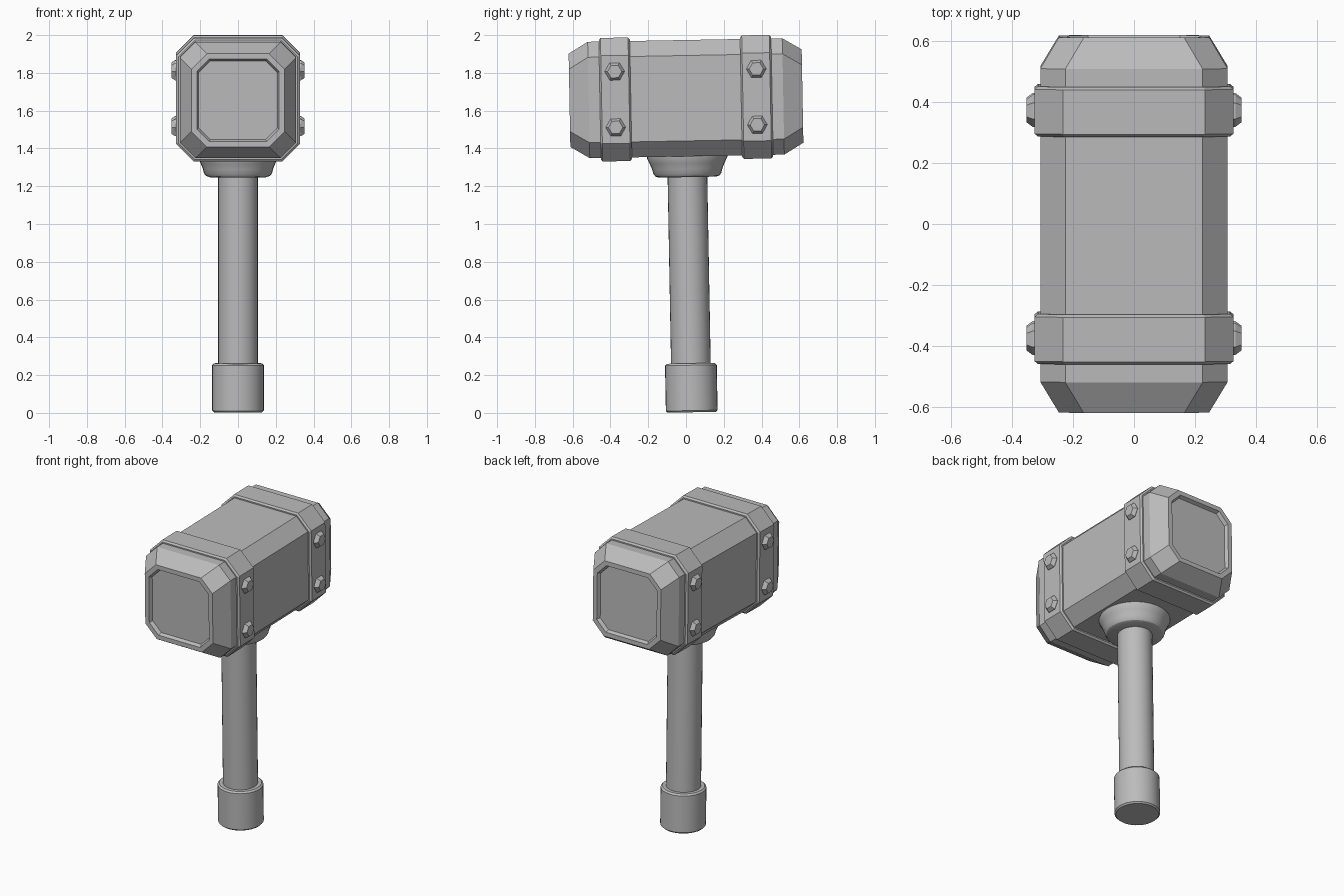
import bpy, bmesh, math
from mathutils import Matrix, Vector

cube = bpy.data.objects.get("Cube")
if cube:
    bpy.data.objects.remove(cube, do_unlink=True)

steel = bpy.data.materials.new("grey_steel")
steel.use_nodes = True
grey = (0.5, 0.5, 0.5, 1)
steel.diffuse_color = grey
steel.node_tree.nodes["Principled BSDF"].inputs["Base Color"].default_value = grey

# Everything is modelled around the head centre, then leaned back slightly
LEAN = Matrix.Translation((0, 0, 1.666)) @ Matrix.Rotation(math.radians(1.05), 4, "X")


def loft(name, rings, smooth=False):
    """Skin a list of equal-length point rings and cap both ends."""
    bm = bmesh.new()
    loops = [[bm.verts.new(p) for p in ring] for ring in rings]
    for a, b in zip(loops, loops[1:]):
        for i in range(len(a)):
            j = (i + 1) % len(a)
            bm.faces.new((a[i], a[j], b[j], b[i]))
    bm.faces.new(loops[0])
    bm.faces.new(loops[-1])
    bmesh.ops.recalc_face_normals(bm, faces=bm.faces)
    bm.transform(LEAN)
    mesh = bpy.data.meshes.new(name)
    bm.to_mesh(mesh)
    bm.free()
    mesh.materials.append(steel)
    obj = bpy.data.objects.new(name, mesh)
    bpy.context.collection.objects.link(obj)
    if smooth:
        bpy.ops.object.select_all(action="DESELECT")
        obj.select_set(True)
        bpy.context.view_layer.objects.active = obj
        bpy.ops.object.shade_smooth_by_angle(angle=math.radians(30))
    return obj


def octagon(y, half, flat):
    """Chamfered square in the xz plane."""
    pts = [(half, -flat), (half, flat), (flat, half), (-flat, half),
           (-half, flat), (-half, -flat), (-flat, -half), (flat, -half)]
    return [Vector((x, y, z)) for x, z in pts]


def circle(r, z, sides=32):
    return [Vector((r * math.cos(2 * math.pi * i / sides),
                    r * math.sin(2 * math.pi * i / sides), z)) for i in range(sides)]


def hexagon(x, r, y, z):
    return [Vector((x, y + r * math.cos(math.pi * i / 3),
                    z + r * math.sin(math.pi * i / 3))) for i in range(6)]


# Head: chamfered block with tapered ends and recessed striking faces
end = [(0.595, 0.208, 0.146), (0.617, 0.218, 0.152),
       (0.617, 0.247, 0.165), (0.515, 0.308, 0.226)]
loft("hammer_head", [octagon(-y, h, f) for y, h, f in end]
     + [octagon(y, h, f) for y, h, f in reversed(end)])

# Bands with bevelled edges, each holding two bolts per side
for side, label in ((-1, "front"), (1, "back")):
    band = [(0.292, 0.316, 0.228), (0.301, 0.327, 0.233),
            (0.447, 0.327, 0.233), (0.456, 0.316, 0.228)]
    loft(label + "_band", [octagon(side * y, h, f) for y, h, f in band])
    for sx, hand in ((1, "left"), (-1, "right")):
        for sz, level in ((1, "upper"), (-1, "lower")):
            loft(f"{label}_{hand}_{level}_bolt",
                 [hexagon(sx * x, r, side * 0.375, sz * 0.148)
                  for x, r in ((0.32, 0.053), (0.333, 0.053), (0.353, 0.038))])

# Collar under the head
loft("collar", [circle(r, z) for r, z in (
    (0.152, -0.418), (0.17, -0.411), (0.18, -0.398), (0.186, -0.375),
    (0.198, -0.345), (0.213, -0.315), (0.213, -0.29))], True)

# Handle shaft
loft("handle", [circle(0.105, -1.5), circle(0.105, -0.35)], True)

# Pommel with bevelled rims
loft("pommel", [circle(r, z) for r, z in (
    (0.128, -1.663), (0.137, -1.654), (0.137, -1.414), (0.127, -1.404))], True)
